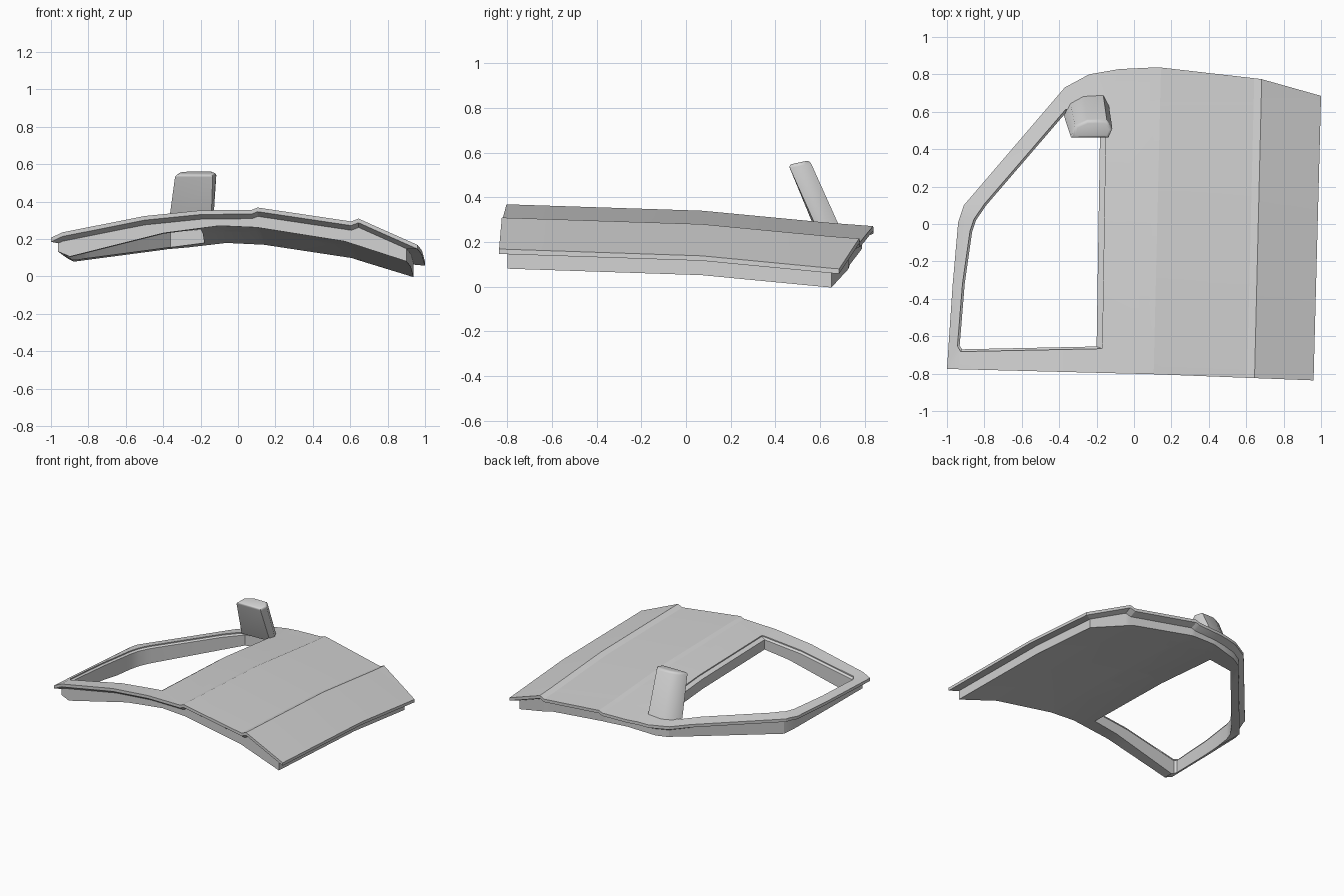
import bpy, bmesh, math
from mathutils import Vector

if "Cube" in bpy.data.objects:
    bpy.data.objects.remove(bpy.data.objects["Cube"])

grey = bpy.data.materials.new("panel grey")
grey.use_nodes = True
COLOUR = (0.65, 0.65, 0.65, 1)
grey.diffuse_color = COLOUR
grey.node_tree.nodes["Principled BSDF"].inputs["Base Color"].default_value = COLOUR

# Plan outline and window opening, both counter-clockwise
OUTLINE = [(-1, -.775), (.1, -.803), (.96, -.836), (1, .685), (.68, .775), (.13, .838),
           (-.08, .828), (-.24, .8), (-.37, .73), (-.91, .1), (-.94, .01), (-.97, -.33)]
WINDOW = [(-.92, -.67), (-.2, -.655), (-.18, .6), (-.36, .6), (-.79, .1),
          (-.845, .02), (-.865, -.04), (-.905, -.32), (-.932, -.65)]
# Crown of the skin, crown of the inner underside, and the fall towards the back
CROWN = [(-1.02, .20), (-.94, .238), (-.5, .325), (-.2, .355), (.075, .358), (.105, .37),
         (.605, .295), (.645, .31), (.97, .165)]
UNDERSIDE = [(-1.02, .15), (-.96, .135), (-.9, .11), (-.4, .235), (-.1, .274),
             (.1, .265), (.57, .19), (.93, .073)]
ALONG = [(-.85, 0), (.07, -.03), (.65, -.085), (.85, -.1)]
SHEAR = .024


def lerp(table, v):
    for (a, za), (b, zb) in zip(table, table[1:]):
        if v <= b:
            break
    return za + (zb - za) * (v - a) / (b - a)


def height(across, x, y):
    return lerp(across, x - SHEAR * (y + .8)) + lerp(ALONG, y)


def inset(points, side, right, back):
    """Move each side of a loop inwards, the right and back ones by their own amounts."""
    lines = []
    for i, p in enumerate(points):
        a, b = Vector(p), Vector(points[(i + 1) % len(points)])
        t = (b - a).normalized()
        n = Vector((-t.y, t.x))
        d = right if n.x < -.9 else back if n.y < -.9 else side
        lines.append((a + n * d, t))
    result = []
    for i, (p, t) in enumerate(lines):
        q, s = lines[i - 1]
        result.append(q + s * ((p - q).cross(t) / s.cross(t)))
    return result


def cut_creases(bm, tables):
    """Cut the flat mesh along every line where a crown changes slope."""
    creases = sorted({u for table in tables for u, _ in table[1:-1]})
    cuts = [((u, -.8, 0), (1, -SHEAR, 0)) for u in creases]
    cuts += [((0, v, 0), (0, 1, 0)) for v, _ in ALONG[1:-1]]
    for co, no in cuts:
        bmesh.ops.bisect_plane(bm, geom=bm.verts[:] + bm.edges[:] + bm.faces[:],
                               plane_co=co, plane_no=no, dist=1e-5)


def finish(bm, name, angle):
    bmesh.ops.recalc_face_normals(bm, faces=bm.faces)
    mesh = bpy.data.meshes.new(name)
    bm.to_mesh(mesh)
    bm.free()
    mesh.materials.append(grey)
    ob = bpy.data.objects.new(name, mesh)
    bpy.context.collection.objects.link(ob)
    bpy.ops.object.select_all(action='DESELECT')
    ob.select_set(True)
    bpy.context.view_layer.objects.active = ob
    bpy.ops.object.shade_smooth_by_angle(angle=math.radians(angle))


def crowned_sheet(name, outer, hole, top, lower, bottom):
    """Sheet with a hole, thickened and bent to two crowns."""
    bm = bmesh.new()
    edges = []
    for loop in (outer, hole):
        vs = [bm.verts.new((p[0], p[1], 0)) for p in loop]
        edges += [bm.edges.new((vs[i - 1], vs[i])) for i in range(len(vs))]
    bmesh.ops.triangle_fill(bm, use_beauty=True, edges=edges, normal=(0, 0, 1))
    cut_creases(bm, (CROWN, lower))
    upper = bm.verts[:]
    ret = bmesh.ops.extrude_face_region(bm, geom=bm.faces[:], use_keep_orig=True)
    under = [g for g in ret["geom"] if isinstance(g, bmesh.types.BMVert)]
    for verts, across, drop in ((upper, CROWN, top), (under, lower, bottom)):
        for v in verts:
            v.co.z = height(across, v.co.x, v.co.y) - drop
    finish(bm, name, 20)


def crowned_ring(name, section):
    """Closed moulding: loops at given depths below the crown, joined in turn."""
    bm = bmesh.new()
    loops = [[bm.verts.new((p[0], p[1], -depth)) for p in loop] for loop, depth in section]
    for k, a in enumerate(loops):
        b = loops[k - 1]
        for i in range(len(a)):
            bm.faces.new((a[i - 1], a[i], b[i], b[i - 1]))
    bmesh.ops.triangulate(bm, faces=bm.faces[:])
    cut_creases(bm, (CROWN,))
    for v in bm.verts:
        v.co.z += height(CROWN, v.co.x, v.co.y)
    finish(bm, name, 20)


# Outer skin, and the inset inner body below it
BODY = inset(OUTLINE, .036, .06, .05)
REBATE = inset(WINDOW, -.012, -.03, -.012)
crowned_sheet("outer_door_skin", OUTLINE, REBATE, 0, CROWN, .022)
crowned_sheet("inner_door_body", BODY, WINDOW, .022, UNDERSIDE, 0)

# Sloping underside of the flange, and the bevelled window surround
crowned_ring("flange_underside", [(OUTLINE, .01), (OUTLINE, .022), (BODY, .046), (BODY, .01)])
crowned_ring("window_surround", [(REBATE, .008), (WINDOW, .02), (WINDOW, .04), (REBATE, .04)])

# Mirror housing: a leaning loft with a curved back and a flat front face
FOOT = [(-.375, .58), (-.145, .59), (-.135, .64), (-.165, .695), (-.27, .685), (-.34, .645)]
HEAD = [(-.335, .458), (-.135, .458), (-.115, .505), (-.145, .553), (-.25, .553), (-.315, .525)]
bm = bmesh.new()
low = [bm.verts.new((x, y, .25)) for x, y in FOOT]
high = [bm.verts.new((x, y, .545 + .22 * (y - .458))) for x, y in HEAD]
bm.faces.new(low)
cap = bm.faces.new(high)
for i in range(len(low)):
    bm.faces.new((low[i - 1], low[i], high[i], high[i - 1]))
bmesh.ops.bevel(bm, geom=list(cap.edges), offset=.016, segments=3, affect='EDGES', profile=.5)
finish(bm, "mirror_housing", 50)
